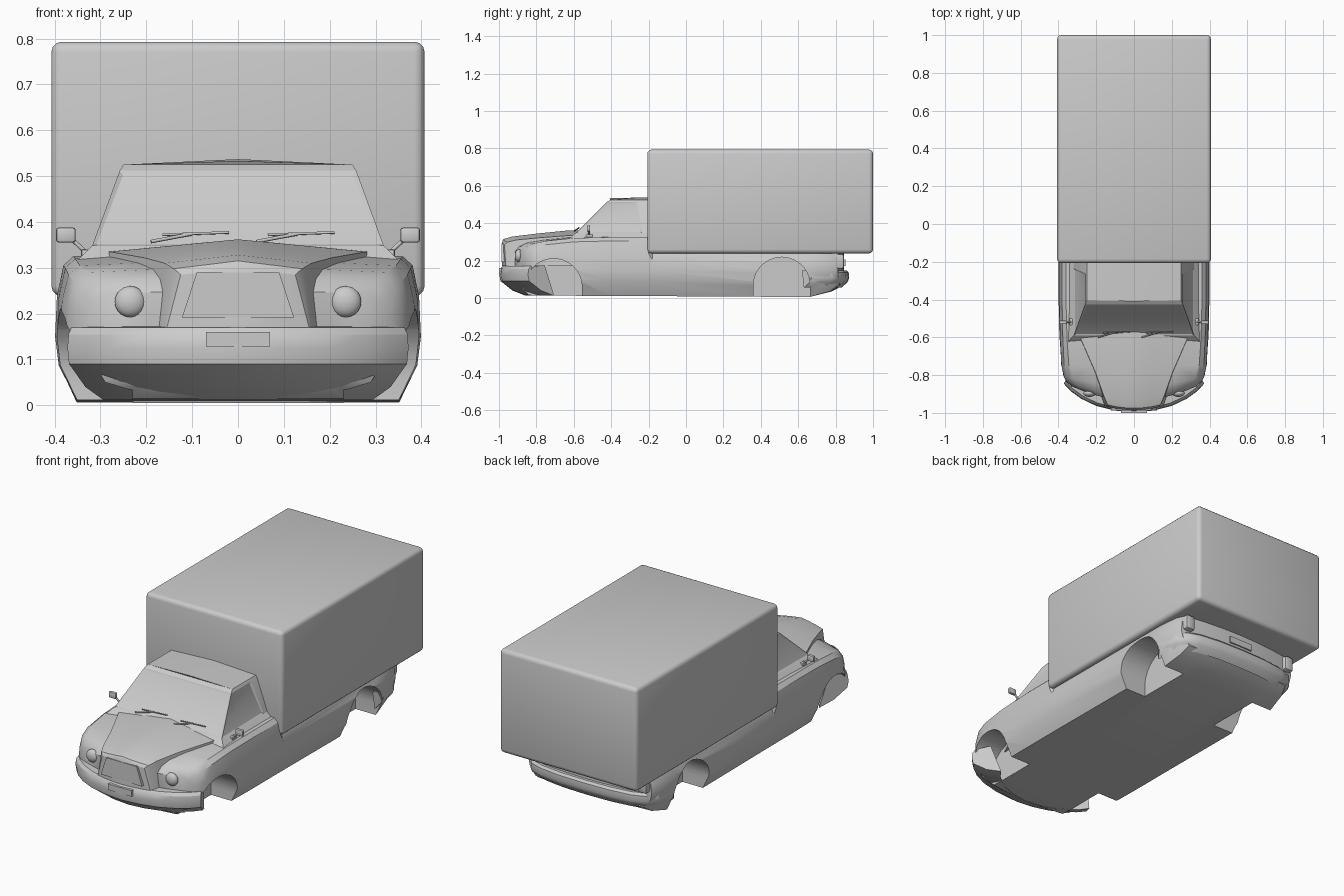
import bpy, bmesh, math
from mathutils import Vector

if "Cube" in bpy.data.objects:
    bpy.data.objects.remove(bpy.data.objects["Cube"])


def make(name, verts, faces, angle=35, mods=()):
    """Mesh object from verts/faces; modifiers are baked, then shaded by angle."""
    me = bpy.data.meshes.new(name)
    me.from_pydata([tuple(v) for v in verts], [], faces)
    bm = bmesh.new()
    bm.from_mesh(me)
    bmesh.ops.recalc_face_normals(bm, faces=bm.faces)
    bm.to_mesh(me)
    bm.free()
    ob = bpy.data.objects.new(name, me)
    bpy.context.collection.objects.link(ob)
    for kind, props in mods:
        m = ob.modifiers.new(kind, kind)
        for k, v in props.items():
            setattr(m, k, v)
    if mods:
        dg = bpy.context.evaluated_depsgraph_get()
        baked = bpy.data.meshes.new_from_object(ob.evaluated_get(dg))
        ob.modifiers.clear()
        ob.data = baked
    ob.data.shade_smooth()
    ob.data.set_sharp_from_angle(angle=math.radians(angle))
    return ob


def grid(rows):
    n = len(rows[0])
    return [(r * n + i, r * n + i + 1, (r + 1) * n + i + 1, (r + 1) * n + i)
            for r in range(len(rows) - 1) for i in range(n - 1)]


def half_loft(name, stations, mods=()):
    """Stations (y, bow, half profile from bottom centre to top centre), mirrored in x."""
    rows = []
    for y, bow, prof in stations:
        p = [Vector(q) for q in prof]
        p = ([p[0].lerp(p[1], t / 3) for t in range(3)] + p[1:-1]
             + [p[-2].lerp(p[-1], t / 3) for t in (1, 2, 3)])
        rows.append([(x, y + bow * x * x, z) for x, z in p])
    n = len(rows[0])
    faces = grid(rows)
    for base in (0, (len(rows) - 1) * n):
        for i in range(n // 2):
            f = list(dict.fromkeys((i, i + 1, n - 2 - i, n - 1 - i)))
            if len(f) > 2:
                faces.append([base + k for k in f])
    mods = [('MIRROR', dict(use_clip=True))] + list(mods)
    return make(name, [v for r in rows for v in r], faces, 32, mods)


def prism(name, outline, a, b, axis='y', mods=(), angle=35):
    """Extrude a 2D outline from a to b along x or y."""
    n = len(outline)
    put = (lambda u, v, d: (u, d, v)) if axis == 'y' else (lambda u, v, d: (d, u, v))
    verts = [put(u, v, d) for d in (a, b) for u, v in outline]
    faces = [list(range(n)), list(range(n, 2 * n))]
    faces += [(i, (i + 1) % n, n + (i + 1) % n, n + i) for i in range(n)]
    return make(name, verts, faces, angle, mods)


def box(name, lo, hi, bevel=0, segs=2):
    o = [(lo[0], lo[2]), (hi[0], lo[2]), (hi[0], hi[2]), (lo[0], hi[2])]
    mods = [('BEVEL', dict(width=bevel, segments=segs))] if bevel else ()
    return prism(name, o, lo[1], hi[1], mods=mods)


def sweep(name, half_path, section):
    """Wrap-around bumper: section of (inset, z) carried along a mirrored plan curve."""
    path = [(-x, y) for x, y in half_path[:0:-1]] + half_path
    rows = [[(x * (1 - 1.5 * d), y - math.copysign(d, half_path[0][1]) , z) for d, z in section]
            for x, y in path]
    n, m = len(section), len(rows)
    faces = grid(rows) + [list(range(n)), list(range((m - 1) * n, m * n))]
    faces += [(r * n, (r + 1) * n, (r + 2) * n - 1, (r + 1) * n - 1) for r in range(m - 1)]
    return make(name, [v for r in rows for v in r], faces, 32)


def rod(name, a, b, r):
    a, b = Vector(a), Vector(b)
    u = (b - a).orthogonal().normalized() * r
    w = (b - a).normalized().cross(u)
    ring = [u * math.cos(t * math.pi / 3) + w * math.sin(t * math.pi / 3) for t in range(6)]
    faces = [(i, (i + 1) % 6, 6 + (i + 1) % 6, 6 + i) for i in range(6)]
    faces += [list(range(6)), list(range(6, 12))]
    return make(name, [a + v for v in ring] + [b + v for v in ring], faces, 70)


# Wheel arch cutters
cutters = []
for yc, zc in ((-0.708, 0.058), (0.512, 0.066)):
    arc = [(yc + 0.152 * math.cos(math.pi * t / 20), zc + 0.152 * math.sin(math.pi * t / 20))
           for t in range(21)]
    arc += [(yc - 0.152, -0.1), (yc + 0.152, -0.1)]
    for s in (-1, 1):
        c = prism("arch_cutter", arc, s * 0.23, s * 0.55, 'x')
        c.hide_render = True
        cutters.append(c)


# Lower body with fenders
def section(zb, xb, w, xs, zs, zt):
    return [(0, zb), (xb, zb), (w - 0.008, zb + (0.15 - zb) * 0.55), (w, 0.15),
            (w - 0.004, 0.15 + (zs - 0.15) * 0.5), (w - 0.018, zs - 0.02), (xs, zs), (0, zt)]


body_stations = [
    (-0.935, 0.70, section(0.09, 0.30, 0.335, 0.28, 0.245, 0.25)),
    (-0.91, 0.60, section(0.05, 0.29, 0.36, 0.30, 0.272, 0.28)),
    (-0.86, 0.40, section(0.015, 0.31, 0.375, 0.325, 0.29, 0.305)),
    (-0.76, 0.10, section(0.012, 0.34, 0.388, 0.345, 0.305, 0.32)),
    (-0.60, 0.00, section(0.012, 0.35, 0.395, 0.355, 0.32, 0.345)),
    (-0.40, 0.00, section(0.010, 0.352, 0.399, 0.36, 0.325, 0.345)),
    (-0.20, 0.00, section(0.010, 0.352, 0.399, 0.36, 0.325, 0.345)),
    (-0.18, 0.00, section(0.010, 0.352, 0.399, 0.375, 0.255, 0.255)),
    (0.66, 0.00, section(0.005, 0.352, 0.397, 0.37, 0.25, 0.25)),
    (0.78, -0.10, section(0.035, 0.335, 0.385, 0.36, 0.25, 0.25)),
    (0.845, -0.25, section(0.07, 0.32, 0.365, 0.34, 0.245, 0.245)),
]
half_loft("lower_body", body_stations,
          [('BOOLEAN', dict(operation='DIFFERENCE', object=c, solver='EXACT')) for c in cutters])
for c in cutters:
    bpy.data.objects.remove(c)

# Tapered hood rising above the fenders
half_loft("hood", [(y, k, [(0, 0.17), (xb, 0.17), (xs, zs), (0, zt)]) for y, k, xb, xs, zs, zt in (
    (-0.985, 0.9, 0.155, 0.125, 0.285, 0.298),
    (-0.975, 0.9, 0.158, 0.14, 0.298, 0.315),
    (-0.93, 0.8, 0.175, 0.16, 0.31, 0.328),
    (-0.80, 0.4, 0.22, 0.205, 0.322, 0.344),
    (-0.62, 0.1, 0.295, 0.28, 0.335, 0.362),
    (-0.52, 0.0, 0.31, 0.30, 0.335, 0.362))])

# Cab with inset windows: levels of (z, half width, front y, pillar y)
levels = [(0.315, 0.352, -0.625, -0.235), (0.348, 0.318, -0.59, -0.235),
          (0.512, 0.258, -0.425, -0.26), (0.525, 0.25, -0.405, -0.25)]
verts, faces = [], []
for z, w, yf, yp in levels:
    verts += [(w, yf, z), (w, yp, z), (w, -0.17, z), (-w, -0.17, z), (-w, yp, z), (-w, yf, z)]
for r in range(3):
    faces += [(r * 6 + i, r * 6 + (i + 1) % 6, r * 6 + 6 + (i + 1) % 6, r * 6 + 6 + i)
              for i in range(6)]
verts += [(0, -0.41, 0.533), (0, -0.25, 0.537), (0, -0.17, 0.537)]
faces += [(18, 19, 25, 24), (19, 20, 26, 25), (21, 22, 25, 26), (22, 23, 24, 25), (18, 24, 23),
          (20, 21, 26), (0, 1, 2, 3, 4, 5)]
cab = make("cab", verts, faces, 25)
bm = bmesh.new()
bm.from_mesh(cab.data)
bm.faces.ensure_lookup_table()
glass = [bm.faces[i] for i in (6, 10, 11)]
bmesh.ops.inset_individual(bm, faces=glass, thickness=0.012, depth=-0.004)
bm.to_mesh(cab.data)
bm.free()
cab.data.set_sharp_from_angle(angle=math.radians(25))

# Cargo box
box("cargo_box", (-0.407, -0.207, 0.238), (0.407, 1.0, 0.793), 0.022, 3)

# Bumpers with lower valance
sweep("front_bumper", [(0, -0.998), (0.1, -0.988), (0.2, -0.963), (0.28, -0.925), (0.335, -0.885),
                       (0.372, -0.845)],
      [(0.14, 0.012), (0.07, 0.04), (0.022, 0.078), (0.006, 0.09), (0, 0.125), (0.004, 0.155),
       (0.016, 0.17), (0.09, 0.174)])
sweep("rear_bumper", [(0, 0.872), (0.15, 0.868), (0.27, 0.853), (0.34, 0.828), (0.378, 0.78),
                      (0.392, 0.67)],
      [(0.04, 0.055), (0.008, 0.085), (0, 0.105), (0.002, 0.135), (0.012, 0.147), (0.05, 0.147)])

# Grille, plates and trim line
prism("grille", [(-0.122, 0.192), (0.122, 0.192), (0.09, 0.29), (-0.09, 0.29)], -0.987, -0.94)
box("front_plate", (-0.07, -1.0, 0.128), (0.07, -0.97, 0.16))
box("rear_plate", (-0.07, 0.82, 0.17), (0.07, 0.852, 0.205))

# Headlights, tail lights and mirrors on both sides
for s in (-1, 1):
    bm = bmesh.new()
    bmesh.ops.create_uvsphere(bm, u_segments=20, v_segments=10, radius=0.034)
    for v in bm.verts:
        v.co = (v.co.x + s * 0.235, v.co.y * 0.6 - 0.895, v.co.z + 0.226)
    me = bpy.data.meshes.new("headlight")
    bm.to_mesh(me)
    bm.free()
    me.shade_smooth()
    bpy.context.collection.objects.link(bpy.data.objects.new("headlight", me))
    x0, x1 = sorted((s * 0.30, s * 0.355))
    box("tail_light", (x0, 0.77, 0.155), (x1, 0.845, 0.235), 0.012)
    x0, x1 = sorted((s * 0.354, s * 0.397))
    box("mirror", (x0, -0.53, 0.355), (x1, -0.512, 0.388), 0.006)
    rod("mirror_arm", (s * 0.33, -0.518, 0.332), (s * 0.362, -0.518, 0.362), 0.005)
    box("mirror_base", (s * 0.332 - 0.01, -0.535, 0.322), (s * 0.332 + 0.01, -0.5, 0.34), 0.004)

# Wipers
for x in (-0.19, 0.04):
    rod("wiper_arm", (x, -0.60, 0.357), (x + 0.09, -0.573, 0.374), 0.004)
    rod("wiper_blade", (x + 0.025, -0.576, 0.372), (x + 0.17, -0.571, 0.377), 0.003)
